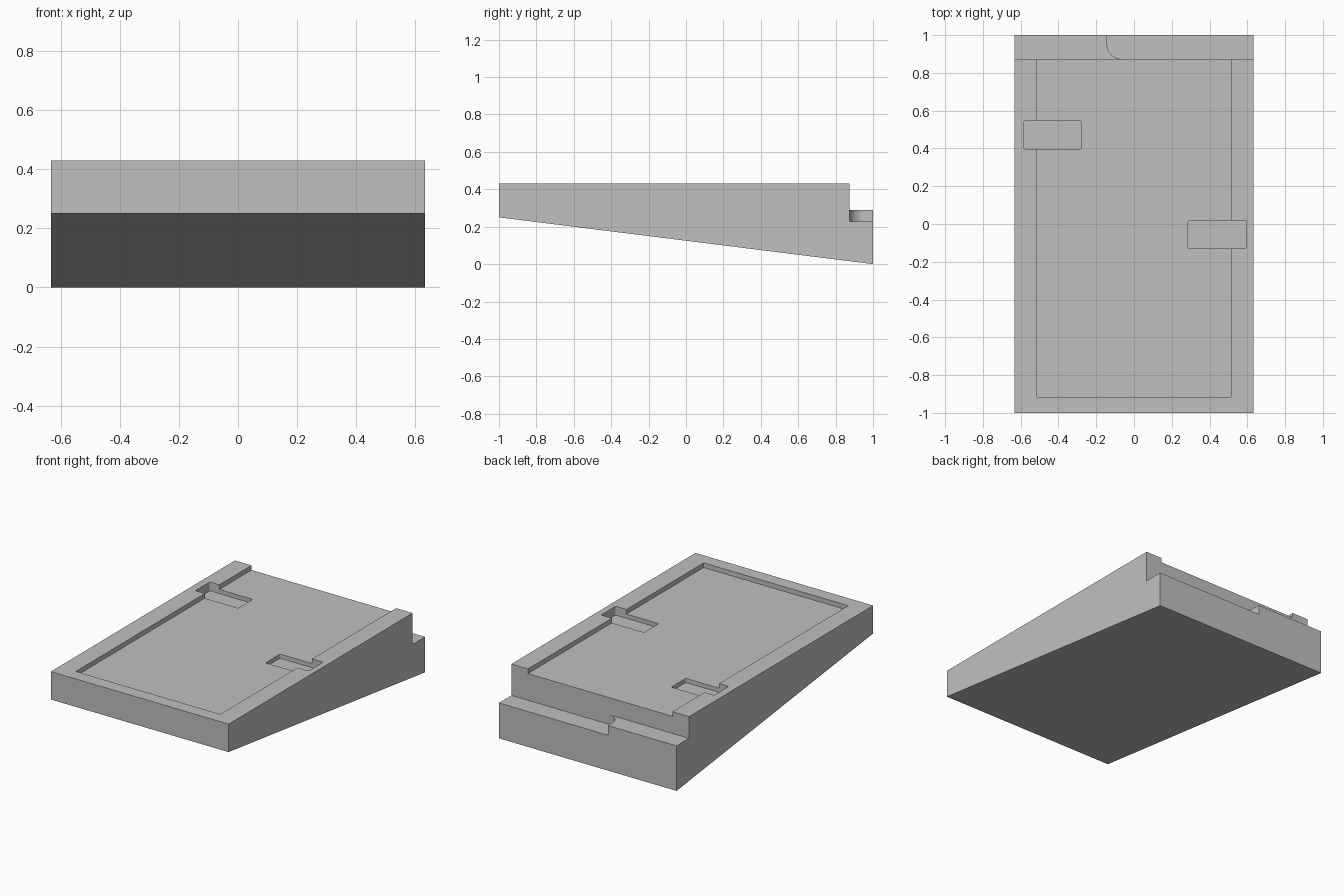
import bpy
import bmesh
import math

if "Cube" in bpy.data.objects:
    bpy.data.objects.remove(bpy.data.objects["Cube"], do_unlink=True)

HALF_W, STEP_Y = 0.633, 0.873
TOP, STEP_Z, LEDGE_Z = 0.43, 0.228, 0.29

# Single plain grey finish
grey = bpy.data.materials.new("plain_grey")
grey.use_nodes = True
colour = (0.53, 0.53, 0.53, 1)
grey.diffuse_color = colour
grey.node_tree.nodes["Principled BSDF"].inputs["Base Color"].default_value = colour


def prism(name, outline, direction):
    """Extrude a closed 3D outline along a direction."""
    bm = bmesh.new()
    face = bm.faces.new([bm.verts.new(p) for p in outline])
    new = bmesh.ops.extrude_face_region(bm, geom=[face])["geom"]
    bmesh.ops.translate(bm, vec=direction,
                        verts=[v for v in new if isinstance(v, bmesh.types.BMVert)])
    bmesh.ops.recalc_face_normals(bm, faces=bm.faces)
    mesh = bpy.data.meshes.new(name)
    bm.to_mesh(mesh)
    bm.free()
    mesh.materials.append(grey)
    obj = bpy.data.objects.new(name, mesh)
    bpy.context.collection.objects.link(obj)
    return obj


def arc(cx, cy, r, start, end, steps):
    """Plan points along a circular arc, angles in degrees."""
    angles = [math.radians(start + (end - start) * i / steps) for i in range(steps + 1)]
    return [(cx + r * math.cos(a), cy + r * math.sin(a)) for a in angles]


def rounded_box(name, x0, x1, y0, y1, z0, z1, r):
    corners = [(x1 - r, y1 - r), (x0 + r, y1 - r), (x0 + r, y0 + r), (x1 - r, y0 + r)]
    plan = []
    for i, (cx, cy) in enumerate(corners):
        plan += arc(cx, cy, r, 90 * i, 90 * i + 90, 3)
    return prism(name, [(x, y, z0) for x, y in plan], (0, 0, z1 - z0))


def carve(target, cutter):
    cutter.hide_render = True
    mod = target.modifiers.new("carve", "BOOLEAN")
    mod.operation, mod.solver, mod.object = "DIFFERENCE", "EXACT", cutter
    bpy.context.view_layer.objects.active = target
    bpy.ops.object.modifier_apply(modifier=mod.name)
    bpy.data.objects.remove(cutter, do_unlink=True)


# Wedge body with a step along the back
side = [(-1, 0.25), (1, 0), (1, STEP_Z), (STEP_Y, STEP_Z), (STEP_Y, TOP), (-1, TOP)]
body = prism("wedge_body", [(-HALF_W, y, z) for y, z in side], (2 * HALF_W, 0, 0))

# Shallow tray open at the back
carve(body, rounded_box("tray_cutter", -0.515, 0.515, -0.915, 1.1, 0.4, 0.6, 0.004))

# Two finger pockets across the tray edges
for x0, y0 in ((-0.583, 0.398), (0.287, -0.13)):
    carve(body, rounded_box("pocket_cutter", x0, x0 + 0.306, y0, y0 + 0.148,
                            0.373, 0.6, 0.007))

# Raised ledge on the step, with a filleted inner corner
plan = [(-HALF_W, 1), (-HALF_W, STEP_Y)]
plan += arc(-0.063, STEP_Y + 0.08, 0.08, 270, 180, 12)
plan += [(-0.143, 1)]
ledge = prism("raised_ledge", [(x, y, STEP_Z) for x, y in plan], (0, 0, LEDGE_Z - STEP_Z))

# Crisp edges, smooth rounded corners
bpy.ops.object.select_all(action="DESELECT")
for obj in (body, ledge):
    obj.select_set(True)
bpy.context.view_layer.objects.active = body
bpy.ops.object.shade_smooth_by_angle(angle=math.radians(35))
